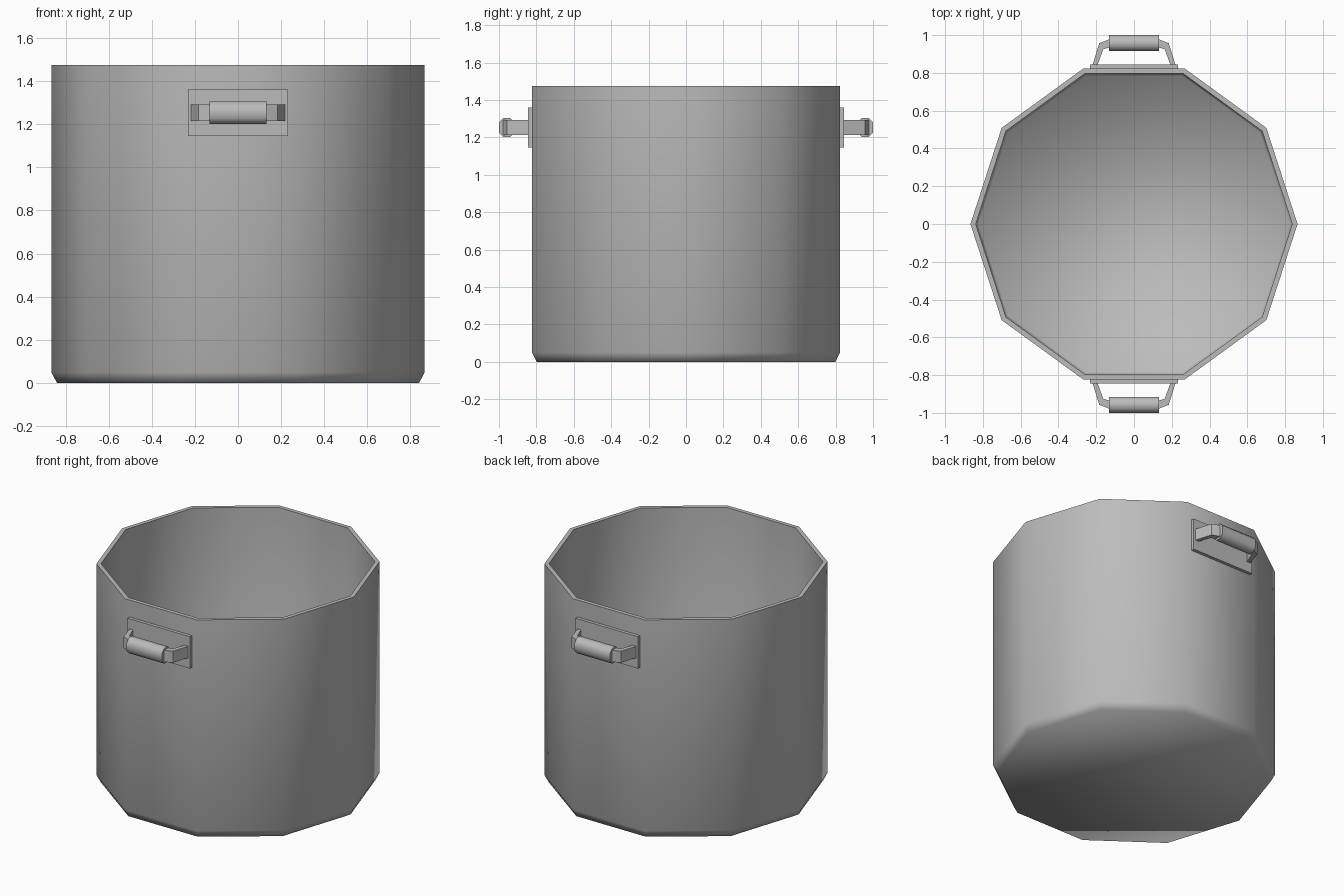
import bpy, bmesh, math
from mathutils import Matrix

cube = bpy.data.objects.get("Cube")
if cube:
    bpy.data.objects.remove(cube, do_unlink=True)

# Single brushed grey metal
metal = bpy.data.materials.new("grey_metal")
metal.use_nodes = True
grey = (0.5, 0.5, 0.5, 1)
metal.diffuse_color = grey
metal.node_tree.nodes["Principled BSDF"].inputs["Base Color"].default_value = grey


def finish(bm, name, smooth=True, sharp=None):
    """Turn a bmesh into a named object; sharp(edge) picks hard edges."""
    bmesh.ops.recalc_face_normals(bm, faces=bm.faces)
    for f in bm.faces:
        f.smooth = smooth
    if sharp:
        for e in bm.edges:
            e.smooth = not sharp(e)
    mesh = bpy.data.meshes.new(name)
    bm.to_mesh(mesh)
    bm.free()
    mesh.materials.append(metal)
    obj = bpy.data.objects.new(name, mesh)
    bpy.context.collection.objects.link(obj)
    return obj


def box(size, centre):
    bm = bmesh.new()
    bmesh.ops.create_cube(bm, size=1)
    bmesh.ops.scale(bm, vec=size, verts=bm.verts)
    bmesh.ops.translate(bm, vec=centre, verts=bm.verts)
    return bm


# Pot: ten-sided shell, from outer base up over the rim and down to the inner floor
SIDES, HEIGHT = 10, 1.475
profile = [(0.84, 0), (0.866, 0.05), (0.866, HEIGHT),
           (0.838, HEIGHT), (0.838, 0.06), (0.825, 0.03)]
bm = bmesh.new()
rings = []
for r, z in profile:
    angles = [math.tau * i / SIDES for i in range(SIDES)]
    rings.append([bm.verts.new((r * math.cos(a), r * math.sin(a), z)) for a in angles])
for low, high in zip(rings, rings[1:]):
    for i in range(SIDES):
        j = (i + 1) % SIDES
        bm.faces.new((low[i], low[j], high[j], high[i]))
bm.faces.new(rings[0][::-1])
bm.faces.new(rings[-1])
# Only the two rim loops are hard
finish(bm, "pot_body",
       sharp=lambda e: all(v.co.z > HEIGHT - 0.01 for v in e.verts))

# Handles, made at the back and turned half round for the front
GRIP_Z = 1.253
strap = [(0.222, 0.835), (0.184, 0.957), (0.13, 0.978),
         (0.13, 0.935), (0.163, 0.925), (0.195, 0.835)]
for side, turn in (("back", 0), ("front", math.pi)):
    spin = Matrix.Rotation(turn, 4, "Z")

    # Mounting plate against the flat wall
    bm = box((0.465, 0.03, 0.215), (0, 0.83, GRIP_Z))
    bm.transform(spin)
    finish(bm, side + "_handle_plate", smooth=False)

    # Bent straps, mirrored left and right
    for label, sx in (("a", 1), ("b", -1)):
        bm = bmesh.new()
        face = bm.faces.new([bm.verts.new((sx * x, y, GRIP_Z - 0.039)) for x, y in strap])
        ext = bmesh.ops.extrude_face_region(bm, geom=[face])
        top = [g for g in ext["geom"] if isinstance(g, bmesh.types.BMVert)]
        bmesh.ops.translate(bm, vec=(0, 0, 0.078), verts=top)
        bm.transform(spin)
        finish(bm, side + "_handle_strap_" + label, smooth=False)

    # Grip: bar with bevelled long edges and flat ends
    bm = box((0.264, 0.085, 0.104), (0, 0.9575, GRIP_Z))
    long_edges = [e for e in bm.edges
                  if abs(e.verts[0].co.x - e.verts[1].co.x) > 0.1]
    bmesh.ops.bevel(bm, geom=long_edges, offset=0.025, segments=1, affect="EDGES")
    bm.transform(spin)
    finish(bm, side + "_handle_grip",
           sharp=lambda e: abs(e.verts[0].co.x - e.verts[1].co.x) < 0.1)
